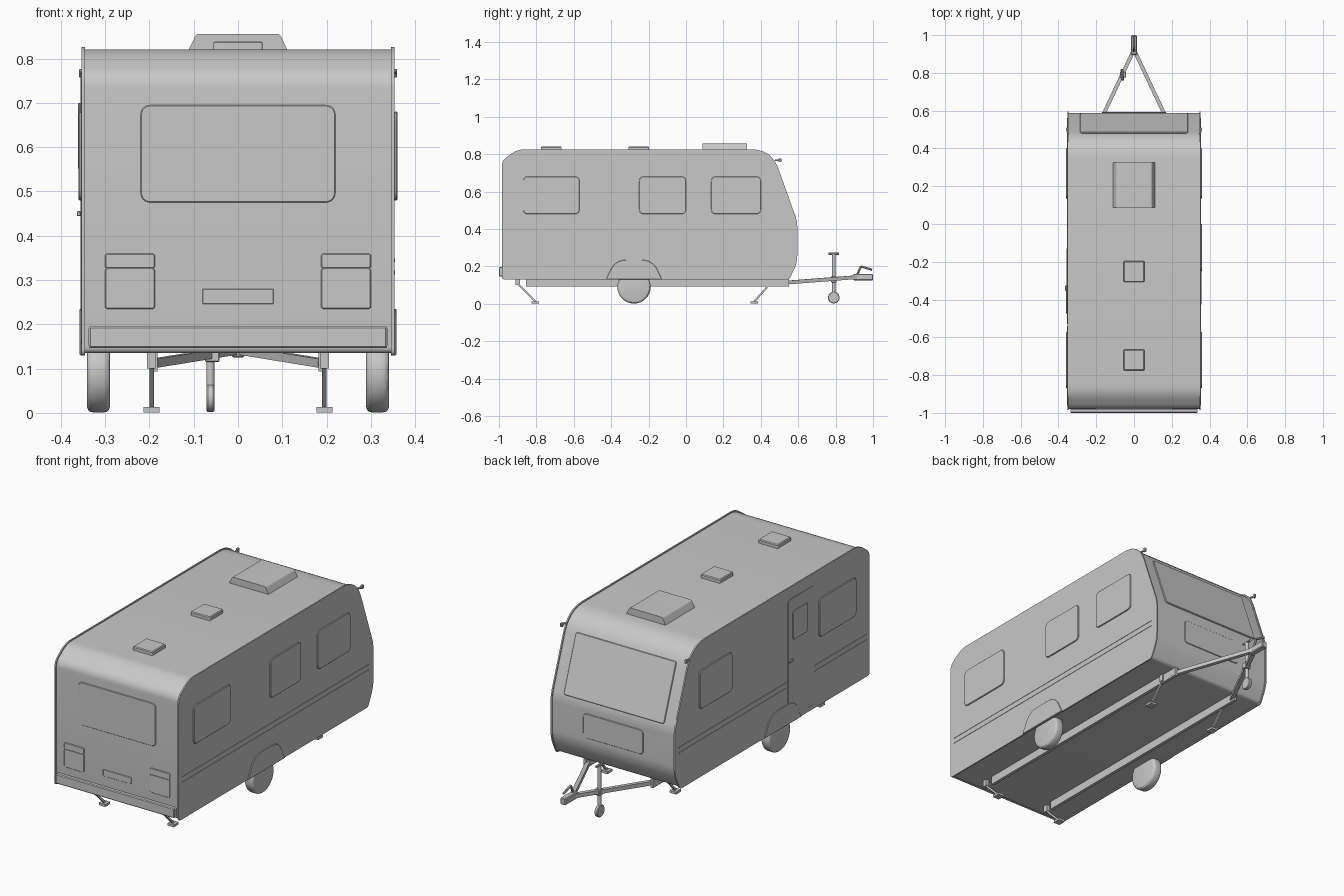
import bpy, bmesh, math
from mathutils import Vector, Matrix

cube = bpy.data.objects.get("Cube")
if cube:
    bpy.data.objects.remove(cube, do_unlink=True)

grey = bpy.data.materials.new("light_grey")
grey.use_nodes = True
grey.diffuse_color = (0.58, 0.58, 0.58, 1)
for node in grey.node_tree.nodes:
    if node.type == 'BSDF_PRINCIPLED':
        node.inputs["Base Color"].default_value = grey.diffuse_color

X, Y, Z = Vector((1, 0, 0)), Vector((0, 1, 0)), Vector((0, 0, 1))


def finish(name, bm, bevel=0.0, segments=1):
    """Bevel the sharp edges, shade by angle and add the object."""
    bmesh.ops.recalc_face_normals(bm, faces=bm.faces)
    if bevel:
        sharp = [e for e in bm.edges if e.calc_face_angle(0) > 0.9]
        bmesh.ops.bevel(bm, geom=sharp, offset=bevel, segments=segments,
                        profile=0.5, affect='EDGES', clamp_overlap=True)
    mesh = bpy.data.meshes.new(name)
    bm.to_mesh(mesh)
    bm.free()
    mesh.materials.append(grey)
    mesh.shade_smooth()
    mesh.set_sharp_from_angle(angle=math.radians(30))
    ob = bpy.data.objects.new(name, mesh)
    bpy.context.collection.objects.link(ob)
    return ob


def rounded(corners, steps=6):
    """Outline from (u, v, rounding) corners."""
    pts = []
    for i, (a, b, d) in enumerate(corners):
        p = Vector((a, b))
        prev = Vector(corners[i - 1][:2])
        nxt = Vector(corners[(i + 1) % len(corners)][:2])
        if not d:
            pts.append(p)
            continue
        s = p + (prev - p).normalized() * d
        e = p + (nxt - p).normalized() * d
        for k in range(steps + 1):
            t = k / steps
            pts.append(s * (1 - t) ** 2 + p * 2 * t * (1 - t) + e * t * t)
    return pts


def extrude(name, outline, origin, u, v, depth, bevel=0.0):
    """Outline in the u, v plane, extruded along u x v."""
    bm = bmesh.new()
    face = bm.faces.new([bm.verts.new(Vector(origin) + u * p[0] + v * p[1]) for p in outline])
    side = bmesh.ops.extrude_face_region(bm, geom=[face])
    moved = [g for g in side['geom'] if isinstance(g, bmesh.types.BMVert)]
    bmesh.ops.translate(bm, verts=moved, vec=u.cross(v) * depth)
    return finish(name, bm, bevel)


def plate(name, center, u, v, w, h, depth, r=0.02, bevel=0.002):
    """Rounded panel standing off a wall."""
    w, h = w / 2, h / 2
    outline = rounded([(-w, -h, r), (w, -h, r), (w, h, r), (-w, h, r)])
    return extrude(name, outline, center, u, v, depth, bevel)


def box(name, lo, hi, bevel=0.0):
    bm = bmesh.new()
    lo, hi = Vector(lo), Vector(hi)
    bmesh.ops.create_cube(bm, size=1, matrix=Matrix.Translation((lo + hi) / 2)
                          @ Matrix.Diagonal((*(hi - lo), 1)))
    return finish(name, bm, bevel)


def rod(name, a, b, radius, sides=16, bevel=0.0, segments=1):
    """Cylinder (or square bar with four sides) between two points."""
    a, b = Vector(a), Vector(b)
    turn = (b - a).to_track_quat('Z', 'Y').to_matrix().to_4x4()
    if sides == 4:
        turn = turn @ Matrix.Rotation(math.pi / 4, 4, 'Z')
    bm = bmesh.new()
    bmesh.ops.create_cone(bm, cap_ends=True, segments=sides, radius1=radius, radius2=radius,
                          depth=(b - a).length, matrix=Matrix.Translation((a + b) / 2) @ turn)
    return finish(name, bm, bevel, segments)


# Shell: an inner skin between two slightly larger side walls
profile = rounded([(-0.985, 0.13, 0.015), (-0.985, 0.765, 0.03), (-0.9, 0.826, 0.04),
                   (0.457, 0.826, 0.11), (0.595, 0.44, 0.03), (0.595, 0.22, 0.04),
                   (0.552, 0.13, 0.015)])
mid = Vector((-0.195, 0.478))
skin = [mid + Vector(((p - mid).x * 0.992, (p - mid).y * 0.985)) for p in profile]
extrude("body_shell", skin, (-0.348, 0, 0), Y, Z, 0.696)
for s, side in ((1, "left"), (-1, "right")):
    extrude(side + "_side_wall", profile, (0.346 if s > 0 else -0.353, 0, 0), Y, Z, 0.007)

# Side fittings
for s, side in ((1, "left"), (-1, "right")):
    u, wall = Y * s, s * 0.352
    windows = [(-0.87, -0.57), (0.135, 0.4)]
    belts = [(-0.96, 0.56)]
    if s > 0:
        windows.append((-0.25, 0.0))
    else:
        belts = [(-0.96, -0.54), (-0.31, 0.56)]
    for y0, y1 in windows:
        plate(side + "_window", (wall, (y0 + y1) / 2, 0.58), u, Z, y1 - y0, 0.2, 0.008, 0.025)
    for y0, y1 in belts:
        for z in (0.345, 0.317):
            plate(side + "_belt_strip", (wall, (y0 + y1) / 2, z), u, Z, y1 - y0, 0.008, 0.003,
                  0.002, 0.0)
    arch = rounded([(-0.15, 0.13, 0), (0.15, 0.13, 0), (0.1, 0.235, 0.06), (-0.1, 0.235, 0.06)])
    extrude(side + "_wheel_arch", arch, (wall, -0.278, 0), u, Z, 0.006, 0.002)
    rod(side + "_wheel", (s * 0.289, -0.278, 0.09), (s * 0.341, -0.278, 0.09), 0.089, 48, 0.014, 3)
    # Marker lamp on a short arm at the upper corner
    rod(side + "_lamp_arm", (s * 0.35, 0.475, 0.767), (s * 0.353, 0.5, 0.767), 0.005, 8)
    box(side + "_marker_lamp", (s * 0.353 - 0.006, 0.495, 0.757),
        (s * 0.353 + 0.006, 0.51, 0.777), 0.002)

# Entrance door
plate("entrance_door", (-0.352, -0.425, 0.46), -Y, Z, 0.21, 0.61, 0.004, 0.015)
plate("door_window", (-0.356, -0.415, 0.625), -Y, Z, 0.12, 0.15, 0.005, 0.015)
box("door_handle", (-0.364, -0.355, 0.444), (-0.355, -0.325, 0.456), 0.002)

# Rear wall
rear = -0.977
plate("rear_window", (0, rear, 0.585), X, Z, 0.44, 0.22, 0.006, 0.025)
for s in (1, -1):
    plate("rear_lamp_lower", (s * 0.244, rear, 0.281), X, Z, 0.113, 0.093, 0.006, 0.008)
    plate("rear_lamp_upper", (s * 0.244, rear, 0.343), X, Z, 0.113, 0.034, 0.006, 0.008)
plate("number_plate_panel", (0, rear, 0.263), X, Z, 0.16, 0.034, 0.004, 0.002)
plate("rear_bumper", (0, rear, 0.171), X, Z, 0.674, 0.05, 0.023, 0.006, 0.004)

# Towing end: sloping window and lower locker hatch
slope = Vector((0, -0.337, 0.941)).normalized()
plate("towing_end_window", (0, 0.53, 0.598), -X, slope, 0.57, 0.3, 0.008, 0.012)
plate("locker_hatch", (0, 0.587, 0.335), -X, Z, 0.34, 0.125, 0.006, 0.02)

# Roof fittings
extrude("roof_skylight", rounded([(-0.116, 0.81, 0), (0.116, 0.81, 0), (0.094, 0.856, 0.008),
                                  (-0.094, 0.856, 0.008)]), (0, 0.325, 0), X, Z, 0.237)
for y in (-0.252, -0.72):
    plate("roof_vent", (0, y, 0.812), X, Y, 0.111, 0.111, 0.028, 0.006, 0.004)

# Chassis rails, drawbar and corner steadies
for s in (1, -1):
    x = s * 0.19
    box("chassis_rail", (x - 0.008, -0.855, 0.093), (x + 0.008, 0.55, 0.138))
    rod("drawbar", (x, 0.52, 0.112), (s * 0.006, 0.91, 0.142), 0.014, 4)
    for y_top, y_foot in ((-0.9, -0.805), (0.45, 0.365)):
        x = s * 0.195
        box("steady_bracket", (x - 0.01, y_top - 0.012, 0.1), (x + 0.01, y_top + 0.012, 0.135))
        rod("steady_leg", (x, y_top, 0.108), (x, y_foot, 0.012), 0.007, 4)
        box("steady_foot", (x - 0.018, y_foot - 0.02, 0.001), (x + 0.018, y_foot + 0.02, 0.013))

# Coupling with its lever
box("coupling_head", (-0.015, 0.895, 0.125), (0.015, 1.0, 0.16), 0.004)
rod("coupling_lever_arm", (0, 0.915, 0.155), (0, 0.935, 0.2), 0.006, 8)
rod("coupling_lever", (0, 0.935, 0.2), (0, 0.995, 0.182), 0.006, 8)

# Jockey wheel
jx, jy = -0.062, 0.79
rod("jockey_post", (jx, jy, 0.06), (jx, jy, 0.265), 0.009, 16)
rod("jockey_fork", (jx, jy, 0.03), (jx, jy, 0.07), 0.007, 4)
rod("jockey_crank", (jx, jy - 0.028, 0.268), (jx, jy + 0.028, 0.268), 0.006, 8)
rod("jockey_wheel", (jx - 0.009, jy, 0.033), (jx + 0.009, jy, 0.033), 0.031, 24, 0.003)
box("jockey_clamp", (jx - 0.012, jy - 0.015, 0.115), (jx + 0.02, jy + 0.015, 0.145), 0.002)
